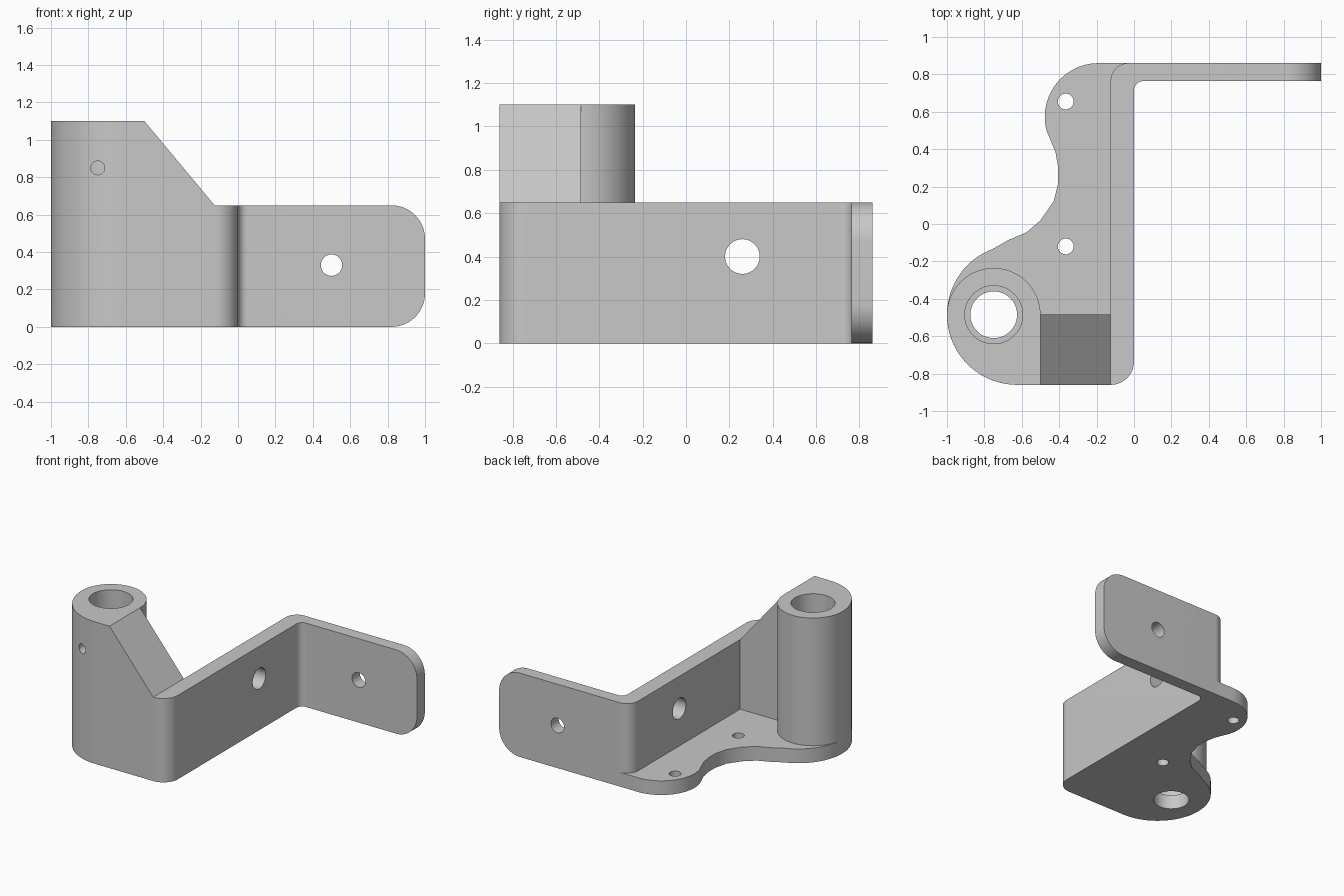
import bpy, bmesh
from math import cos, sin, radians, pi
from mathutils import Vector

cube = bpy.data.objects.get("Cube")
if cube:
    bpy.data.objects.remove(cube, do_unlink=True)

PLATE = 0.11      # base plate thickness
WALL_H = 0.65
POST_H = 1.1
FRONT, BACK = -0.86, 0.86
PX, PY = -0.75, -0.485   # post centre

metal = bpy.data.materials.new("grey metal")
metal.use_nodes = True
GREY = (0.58, 0.58, 0.58, 1)
metal.diffuse_color = GREY
metal.node_tree.nodes["Principled BSDF"].inputs["Base Color"].default_value = GREY


def arc(cx, cy, r, start, end, n=16):
    angles = [radians(start + (end - start) * i / n) for i in range(n + 1)]
    return [(cx + r * cos(a), cy + r * sin(a)) for a in angles]


def prism(name, points, direction, rounded=None):
    """Extrude a 3D outline; optionally round the edges picked by a rule."""
    bm = bmesh.new()
    face = bm.faces.new([bm.verts.new(p) for p in points])
    ext = bmesh.ops.extrude_face_region(bm, geom=[face])
    moved = [g for g in ext["geom"] if isinstance(g, bmesh.types.BMVert)]
    bmesh.ops.translate(bm, verts=moved, vec=Vector(direction))
    bmesh.ops.recalc_face_normals(bm, faces=bm.faces)
    if rounded:
        rule, radius = rounded
        bmesh.ops.bevel(bm, geom=[e for e in bm.edges if rule(e)], offset=radius,
                        segments=14, profile=0.5, affect='EDGES')
    mesh = bpy.data.meshes.new(name)
    bm.to_mesh(mesh)
    bm.free()
    mesh.materials.append(metal)
    obj = bpy.data.objects.new(name, mesh)
    bpy.context.collection.objects.link(obj)
    return obj


def upright(outline, z):
    return [(x, y, z) for x, y in outline]


def select(obj):
    bpy.ops.object.select_all(action='DESELECT')
    obj.select_set(True)
    bpy.context.view_layer.objects.active = obj


def drill(obj, centre, radius, depth, axis):
    rotation = {'X': (0, pi / 2, 0), 'Y': (pi / 2, 0, 0), 'Z': (0, 0, 0)}[axis]
    bpy.ops.mesh.primitive_cylinder_add(vertices=48, radius=radius, depth=depth,
                                        location=centre, rotation=rotation)
    cutter = bpy.context.object
    cutter.hide_render = True
    cutter.data.materials.append(metal)
    mod = obj.modifiers.new("hole", 'BOOLEAN')
    mod.operation, mod.solver, mod.object = 'DIFFERENCE', 'EXACT', cutter
    select(obj)
    bpy.ops.object.modifier_apply(modifier=mod.name)
    bpy.data.objects.remove(cutter, do_unlink=True)


# Base plate with its wavy left edge
plate_outline = (
    [(-0.125, FRONT)]
    + arc(-0.03, 0.765, 0.095, 180, 90)
    + arc(-0.19, 0.573, 0.287, 90, 195, 24)
    + [(-0.42, 0.385), (-0.405, 0.3), (-0.405, 0.22), (-0.43, 0.12),
       (-0.5, 0.02), (-0.575, -0.045), (-0.67, -0.085)]
    + arc(-0.625, PY, 0.375, 110, 270, 32))
base_plate = prism("base_plate", upright(plate_outline, 0), (0, 0, PLATE))
for y in (0.655, -0.12):
    drill(base_plate, (-0.365, y, 0), 0.042, 1, 'Z')
drill(base_plate, (PX, PY, 0), 0.125, 1, 'Z')

# Bent side wall with the back flange, outer flange corners rounded
wall_outline = (
    arc(-0.125, -0.735, 0.125, -90, 0)
    + arc(0.05, 0.714, 0.05, 180, 90)
    + [(1, 0.764), (1, BACK)]
    + arc(-0.03, 0.765, 0.095, 90, 180))


def flange_corner(edge):
    a, b = (v.co for v in edge.verts)
    return min(a.x, b.x) > 0.99 and abs(a.z - b.z) < 0.001


side_wall = prism("side_wall_and_flange", upright(wall_outline, 0), (0, 0, WALL_H),
                  (flange_corner, 0.18))
drill(side_wall, (0, 0.26, 0.4), 0.08, 0.6, 'X')
drill(side_wall, (0.5, 0.81, 0.33), 0.057, 0.6, 'Y')

# Hollow post, round at the back and flush with the plate at the front
post_outline = (
    [(-0.5, FRONT)]
    + arc(PX, PY, 0.25, 0, 180, 32)
    + arc(-0.625, PY, 0.375, 180, 270)[1:])
post = prism("post", upright(post_outline, PLATE), (0, 0, POST_H - PLATE))
drill(post, (PX, PY, 0.6), 0.155, 2, 'Z')
drill(post, (PX, -0.75, 0.85), 0.037, 0.5, 'Y')

# Sloped rib joining the post to the wall
rib_profile = [(-0.5, PLATE), (-0.125, PLATE), (-0.125, WALL_H), (-0.5, POST_H)]
rib = prism("sloped_rib", [(x, FRONT, z) for x, z in rib_profile], (0, PY - FRONT, 0))

for part in (base_plate, side_wall, post, rib):
    select(part)
    bpy.ops.object.shade_smooth_by_angle(angle=radians(30))
